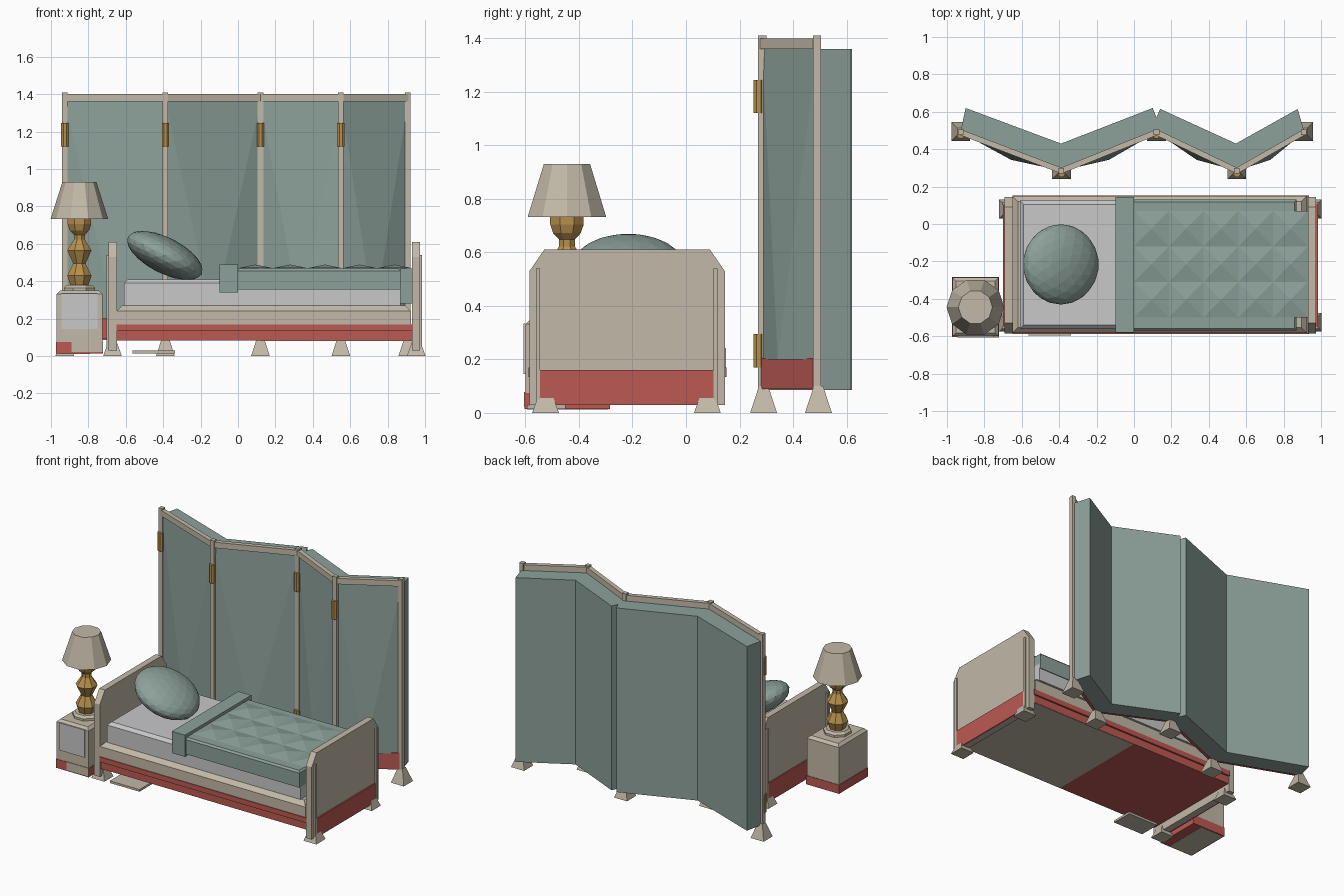
import bpy, bmesh, math
from mathutils import Vector, Matrix

if "Cube" in bpy.data.objects:
    bpy.data.objects.remove(bpy.data.objects["Cube"])


def material(name, rgb):
    m = bpy.data.materials.new(name)
    m.use_nodes = True
    m.diffuse_color = (*rgb, 1)
    m.node_tree.nodes["Principled BSDF"].inputs["Base Color"].default_value = (*rgb, 1)
    return m


WOOD = material("pale_wood", (.54, .485, .39))
TEAL = material("teal_cloth", (.265, .355, .32))
RED = material("red_paint", (.5, .1, .085))
GREY = material("grey_linen", (.58, .58, .59))
GOLD = material("gold", (.47, .28, .075))


def finish(name, bm, mat):
    bmesh.ops.recalc_face_normals(bm, faces=bm.faces)
    me = bpy.data.meshes.new(name)
    bm.to_mesh(me)
    bm.free()
    me.materials.append(mat)
    ob = bpy.data.objects.new(name, me)
    bpy.context.collection.objects.link(ob)
    return ob


def box(name, x, y, z, mat, bevel=0):
    """Box from (min, max) ranges, with chamfered top edges if wanted."""
    bm = bmesh.new()
    bmesh.ops.create_cube(bm, size=1)
    for v in bm.verts:
        v.co = [r[0] if c < 0 else r[1] for c, r in zip(v.co, (x, y, z))]
    if bevel:
        top = [e for e in bm.edges if all(v.co.z > z[1] - .001 for v in e.verts)]
        bmesh.ops.bevel(bm, geom=top, offset=bevel, segments=1, affect='EDGES')
    return finish(name, bm, mat)


def prism(name, points, shift, mat):
    """Extrude a flat outline along a vector."""
    bm = bmesh.new()
    face = bm.faces.new([bm.verts.new(p) for p in points])
    new = bmesh.ops.extrude_face_region(bm, geom=[face])["geom"]
    bmesh.ops.translate(bm, vec=shift, verts=[g for g in new if isinstance(g, bmesh.types.BMVert)])
    return finish(name, bm, mat)


def turned(name, x, y, profile, sides, mat, turn=0):
    """Lathe a (radius, height) profile with flat sides."""
    bm = bmesh.new()
    rings = []
    for r, z in profile:
        angles = [turn + math.tau * i / sides for i in range(sides)]
        rings.append([bm.verts.new((x + r * math.cos(a), y + r * math.sin(a), z)) for a in angles])
    for low, high in zip(rings, rings[1:]):
        for i in range(sides):
            j = (i + 1) % sides
            bm.faces.new((low[i], low[j], high[j], high[i]))
    bm.faces.new(rings[0])
    bm.faces.new(rings[-1])
    return finish(name, bm, mat)


def foot(name, x, y, height=.1):
    root = math.sqrt(.5)
    turned(name, x, y, [(.1 * root, 0), (.035 * root, height)], 4, WOOD, math.pi / 4)


def bar(name, p, q, z0, z1, width, mat):
    """Upright board running between two floor points."""
    p, q = Vector((*p, z0)), Vector((*q, z0))
    side = (q - p).cross(Vector((0, 0, 1))).normalized() * width / 2
    prism(name, [p + side, q + side, q - side, p - side], (0, 0, z1 - z0), mat)


# Folding screen: posts, feet, round hinges, rails and cloth
posts = [(-.926, .49), (-.388, .285), (.12, .49), (.55, .285), (.908, .49)]
for i, (x, y) in enumerate(posts):
    box(f"screen_post_{i}", (x - .015, x + .015), (y - .015, y + .015), (.08, 1.41), WOOD)
    foot(f"screen_foot_{i}", x, y + .005)
    if i < 4:
        for k, z in enumerate((.17, 1.12)):
            turned(f"hinge_{i}_{k}", x, y - .013, [(.021, z), (.021, z + .125)], 8, GOLD, math.pi / 8)

for i, (p, q) in enumerate(zip(posts, posts[1:])):
    bar(f"screen_top_rail_{i}", p, q, 1.36, 1.4, .03, WOOD)
    bar(f"screen_bottom_rail_{i}", p, q, .09, .205, .022, RED)
    bm = bmesh.new()
    bl, br, tr, tl = [bm.verts.new((*c, z)) for c, z in ((p, .2), (q, .2), (q, 1.36), (p, 1.36))]
    mid = bm.verts.new(((p[0] + q[0]) / 2, .343, .2))
    for tri in ((tl, mid, tr), (tl, bl, mid), (tr, mid, br), (bl, br, mid)):
        bm.faces.new(tri)
    finish(f"screen_cloth_{i}", bm, TEAL)

back = [(.875, .615), (.545, .43), (.14, .615), (.12, .57), (.1, .62), (-.39, .43), (-.9, .62)]
outline = [(x, y + .012) for x, y in posts] + back
prism("screen_backing", [(x, y, .085) for x, y in outline], (0, 0, 1.275), TEAL)

# Bed ends with trims, red kick plates and feet
for name, side, inner in (("headboard", -1, -.648), ("footboard", 1, .93)):
    outer = inner + .044 * side
    edge = [(-.585, .03), (-.585, .53), (-.53, .61), (.09, .61), (.145, .53), (.145, .03)]
    prism(name, [(inner, y, z) for y, z in edge], (outer - inner, 0, 0), WOOD)
    span = sorted((outer, outer + .011 * side))
    plate = sorted((outer, outer + .009 * side))
    box(name + "_kick_plate", plate, (-.545, .105), (.03, .16), RED)
    for k, y in enumerate((-.553, .11)):
        box(f"{name}_trim_{k}", span, (y - .008, y + .008), (.03, .54), WOOD)
    for k, y in enumerate((-.525, .08)):
        foot(f"{name}_foot_{k}", inner + .023 * side, y, .09)

# Bed base with its underside panel, rail and mattress
box("bed_base", (-.655, .93), (-.575, .14), (.083, .135), RED)
box("bed_underside_panel", (.12, .93), (-.573, .138), (.081, .084), WOOD)
box("bed_base_lip", (-.65, .935), (-.588, .152), (.135, .17), RED)
box("bed_rail", (-.65, .925), (-.583, .15), (.17, .27), WOOD, .03)
box("mattress", (-.61, .87), (-.56, .125), (.27, .41), GREY, .02)

# Blanket with quilted top, narrower tucked end and folded edge
box("blanket", (-.02, .87), (-.57, .13), (.355, .468), TEAL, .012)
box("blanket_end", (.87, .93), (-.495, .065), (.28, .468), TEAL)
box("blanket_fold", (-.1, 0), (-.58, .145), (.34, .49), TEAL)
bm = bmesh.new()
nx, ny = 5, 3
x0, y0, dx, dy = .0, -.5, .186, .19
for i in range(nx):
    for j in range(ny):
        x, y = x0 + i * dx, y0 + j * dy
        base = [bm.verts.new((x + a * dx, y + b * dy, .47)) for a, b in ((0, 0), (1, 0), (1, 1), (0, 1))]
        tip = bm.verts.new((x + dx / 2, y + dy / 2, .489))
        for a, b in zip(base, base[1:] + base[:1]):
            bm.faces.new((a, b, tip))
bmesh.ops.remove_doubles(bm, verts=bm.verts, dist=.001)
finish("blanket_quilting", bm, TEAL)

# Round pillow leaning on the headboard
bm = bmesh.new()
bmesh.ops.create_icosphere(bm, subdivisions=3, radius=1)
bmesh.ops.scale(bm, vec=(.222, .215, .096), verts=bm.verts)
bmesh.ops.rotate(bm, matrix=Matrix.Rotation(math.radians(27), 3, 'Y'), verts=bm.verts)
bmesh.ops.translate(bm, vec=(-.391, -.216, .538), verts=bm.verts)
finish("pillow", bm, TEAL)

# Flat step under the front of the bed
box("floor_step", (-.565, -.338), (-.595, -.45), (.014, .029), WOOD)

# Nightstand
box("nightstand", (-.97, -.725), (-.6, -.287), (.02, .35), WOOD, .018)
box("nightstand_base", (-.973, -.722), (-.603, -.284), (.014, .075), RED)
box("nightstand_underside", (-.965, -.79), (-.595, -.29), (.012, .016), WOOD)
box("nightstand_plinth_front", (-.89, -.722), (-.606, -.602), (.022, .078), WOOD)
box("nightstand_door", (-.945, -.75), (-.608, -.599), (.145, .335), GREY)

# Table lamp
lx, ly = -.848, -.445
turned("lamp_base", lx, ly, [(.09, .345), (.09, .365), (.075, .38)], 8, WOOD, math.pi / 8)
stem = [(.05, .375), (.07, .43), (.036, .495), (.07, .565), (.032, .622),
        (.032, .648), (.056, .672), (.068, .705), (.068, .74)]
turned("lamp_stem", lx, ly, stem, 8, GOLD, math.pi / 8)
turned("lamp_shade", lx, ly, [(.154, .733), (.091, .93)], 10, WOOD)
